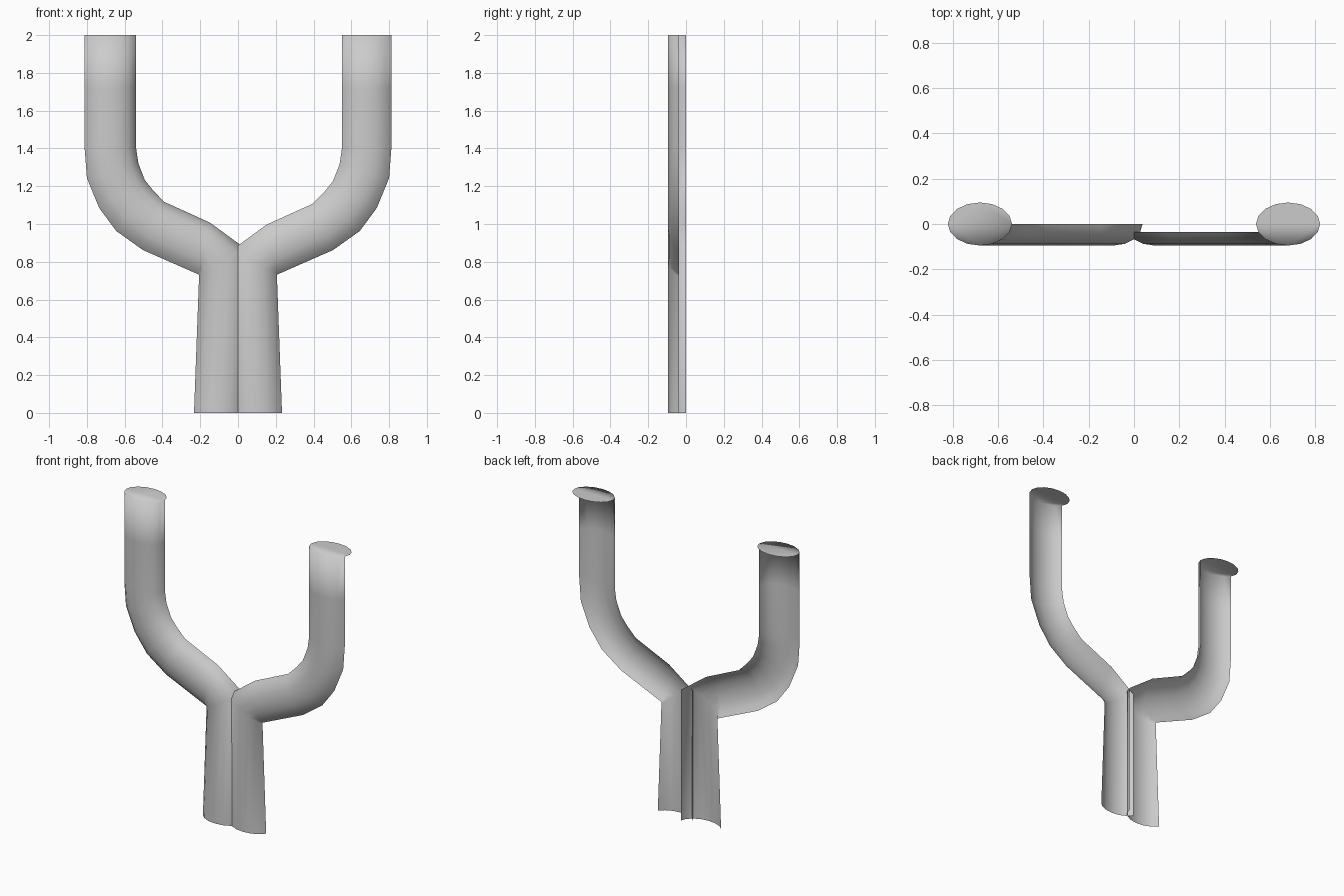
import bpy, bmesh, math

if "Cube" in bpy.data.objects:
    bpy.data.objects.remove(bpy.data.objects["Cube"])

SIDES = 16
DEPTH = 0.095
EDGE = math.cos(math.radians(22.5))   # shell stops one segment short of the widest point

# Rings from top to bottom: outer edge (x, z), inner edge (x, z)
RINGS = [
    (0.812, 2.00, 0.550, 2.00),
    (0.812, 1.72, 0.550, 1.72),
    (0.812, 1.40, 0.550, 1.40),
    (0.800, 1.243, 0.538, 1.317),
    (0.735, 1.085, 0.503, 1.227),
    (0.645, 0.963, 0.456, 1.168),
    (0.503, 0.862, 0.395, 1.107),
    (0.207, 0.732, 0.150, 0.996),
    (0.206, 0.728, -0.027, 0.866),
    (0.233, 0.00, -0.027, 0.00),
]


def ring_point(ring, k, side):
    """Point k on an elliptical ring; k = 0 is the outer side, negative k the front."""
    ox, oz, ix, iz = ring
    a = 2 * math.pi * k / SIDES
    c = math.cos(a) / EDGE
    x = (ox + ix) / 2 + (ox - ix) / 2 * c
    z = (oz + iz) / 2 + (oz - iz) / 2 * c
    return (side * x, DEPTH * math.sin(a), z)


def make_branch(name, side, first):
    """Open-backed half tube with a full elliptical lid on top."""
    bm = bmesh.new()

    def face(verts):
        bm.faces.new(verts if side > 0 else verts[::-1])

    ks = list(range(first, 0))
    rows = [[bm.verts.new(ring_point(r, k, side)) for k in ks] for r in RINGS]
    for up, low in zip(rows, rows[1:]):
        for i in range(len(ks) - 1):
            face([low[i], low[i + 1], up[i + 1], up[i]])
    # lid
    rest = [bm.verts.new(ring_point(RINGS[0], k, side))
            for k in range(0, SIDES + first)]
    face(rows[0] + rest)

    mesh = bpy.data.meshes.new(name)
    bm.to_mesh(mesh)
    bm.free()
    for p in mesh.polygons:
        p.use_smooth = True
    obj = bpy.data.objects.new(name, mesh)
    bpy.context.collection.objects.link(obj)
    return obj


# Two bent branches that overlap along the stem
make_branch("right_branch", 1, -7)
make_branch("left_branch", -1, -8)
